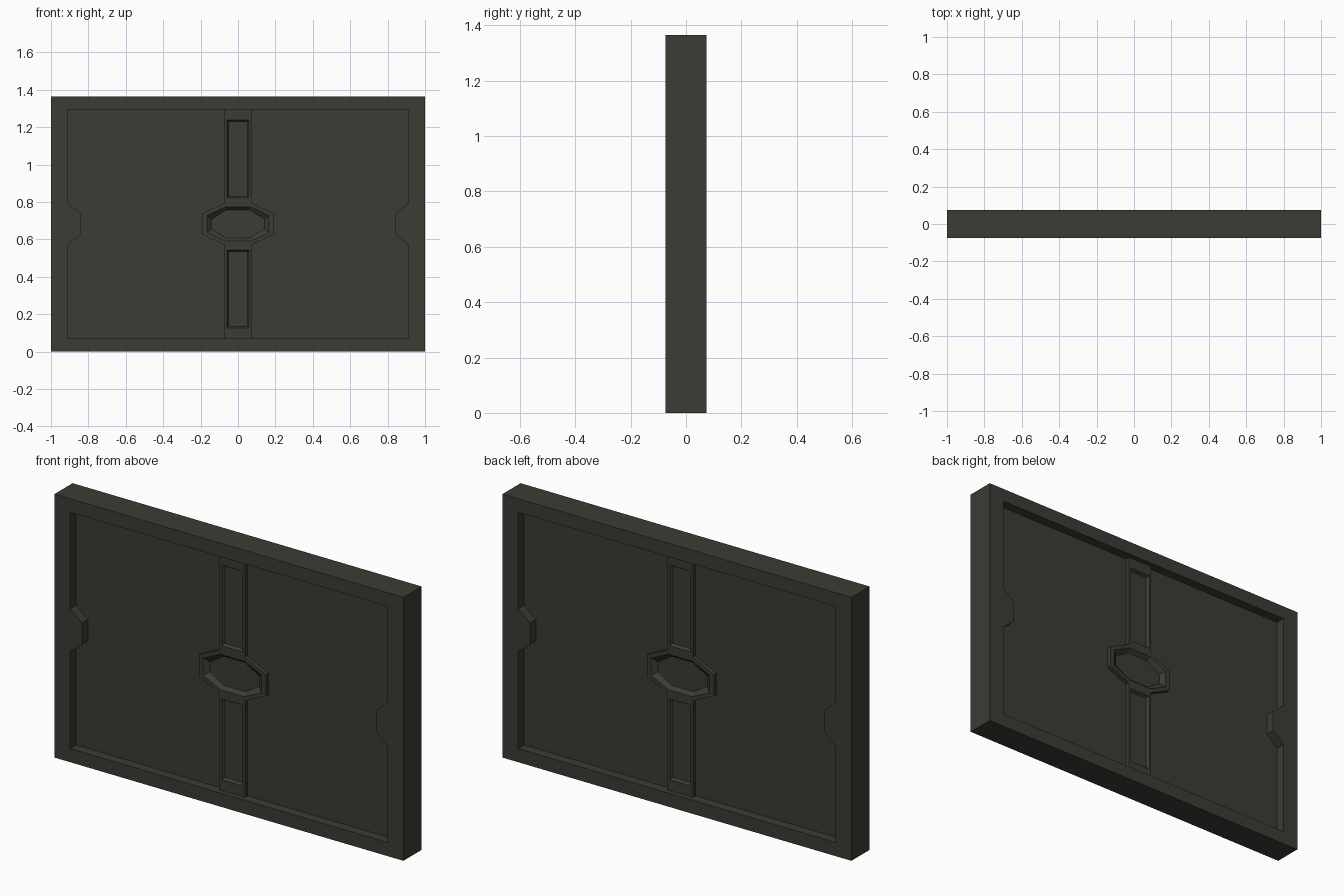
import bpy, bmesh

if "Cube" in bpy.data.objects:
    bpy.data.objects.remove(bpy.data.objects["Cube"])

H = 1.365            # overall height
MID = H / 2          # height of the centre line
Y_FRAME, Y_BAR, Y_FLOOR, Y_PANEL = -0.074, -0.047, -0.032, -0.025

mat = bpy.data.materials.new("dark olive grey")
mat.diffuse_color = (0.045, 0.043, 0.035, 1)
mat.use_nodes = True
mat.node_tree.nodes["Principled BSDF"].inputs["Base Color"].default_value = mat.diffuse_color


def make(name, bm, mirror=None):
    """Turn a bmesh into an object, optionally mirrored on given axes."""
    me = bpy.data.meshes.new(name)
    bm.to_mesh(me)
    bm.free()
    me.materials.append(mat)
    ob = bpy.data.objects.new(name, me)
    bpy.context.collection.objects.link(ob)
    if mirror:
        m = ob.modifiers.new("mirror", 'MIRROR')
        m.use_axis = mirror
        m.merge_threshold = 0.0005
    return ob


def loft(name, loops):
    """Join (y, points) loops with side faces and cap the last one."""
    bm = bmesh.new()
    rings = [[bm.verts.new((x, y, z)) for x, z in pts] for y, pts in loops]
    n = len(rings[0])
    for a, b in zip(rings, rings[1:]):
        for i in range(n):
            j = (i + 1) % n
            bm.faces.new((a[i], a[j], b[j], b[i]))
    bm.faces.new(rings[-1])
    bmesh.ops.recalc_face_normals(bm, faces=bm.faces)
    if bm.faces[:][-1].normal.y > 0:      # the cap must face the front
        bmesh.ops.reverse_faces(bm, faces=bm.faces)
    return make(name, bm, (False, True, False))


def rect(w, z0, z1):
    return [(-w, z0), (w, z0), (w, z1), (-w, z1)]


def octagon(x_end, z_end, x_flat, z_flat):
    """Long octagon centred on the middle of the panel."""
    q = [(-x_flat, -z_end), (x_flat, -z_end), (x_end, -z_flat), (x_end, z_flat),
         (x_flat, z_end), (-x_flat, z_end), (-x_end, z_flat), (-x_end, -z_flat)]
    return [(x, MID + z) for x, z in q]


# frame: C-shaped left half with a side tab, mirrored to the right
IN_X, IN_Z = 0.91, 0.612
left = [(0, 0), (-1, 0), (-1, H), (0, H), (0, MID + IN_Z), (-IN_X, MID + IN_Z),
        (-IN_X, MID + 0.112), (-0.843, MID + 0.056), (-0.843, MID - 0.056),
        (-IN_X, MID - 0.112), (-IN_X, MID - IN_Z), (0, MID - IN_Z)]
bm = bmesh.new()
front = bm.faces.new([bm.verts.new((x, Y_FRAME, z)) for x, z in left])
ext = bmesh.ops.extrude_face_region(bm, geom=[front], use_keep_orig=True)
bmesh.ops.translate(bm, vec=(0, -2 * Y_FRAME, 0),
                    verts=[v for v in ext["geom"] if isinstance(v, bmesh.types.BMVert)])
bmesh.ops.recalc_face_normals(bm, faces=bm.faces)
seam = [f for f in bm.faces if all(abs(v.co.x) < 1e-5 for v in f.verts)]
bmesh.ops.delete(bm, geom=seam, context='FACES_ONLY')
make("frame", bm, (True, False, False))

# recessed panel filling the frame
bm = bmesh.new()
bmesh.ops.create_cube(bm, size=1)
bmesh.ops.scale(bm, vec=(2 * IN_X, -2 * Y_PANEL, 2 * IN_Z), verts=bm.verts)
bmesh.ops.translate(bm, vec=(0, 0, MID), verts=bm.verts)
make("panel", bm)

# centre bars with sunken fields, above and below the medallion
for name, s in (("upper_bar", 1), ("lower_bar", -1)):
    def span(w, a, b):
        z = sorted((MID + s * a, MID + s * b))
        return rect(w, *z)
    outer = span(0.072, 0.112, IN_Z)
    loft(name, [(Y_PANEL, outer), (Y_BAR, outer),
                (Y_BAR, span(0.060, 0.138, 0.556)),
                (Y_FLOOR, span(0.051, 0.147, 0.547))])

# medallion: raised octagon with a sloped dish
edge = octagon(0.192, 0.112, 0.072, 0.056)
loft("medallion", [(Y_PANEL, edge), (Y_BAR, edge),
                   (Y_BAR, octagon(0.167, 0.092, 0.068, 0.045)),
                   (Y_PANEL - 0.002, octagon(0.142, 0.075, 0.062, 0.026))])
